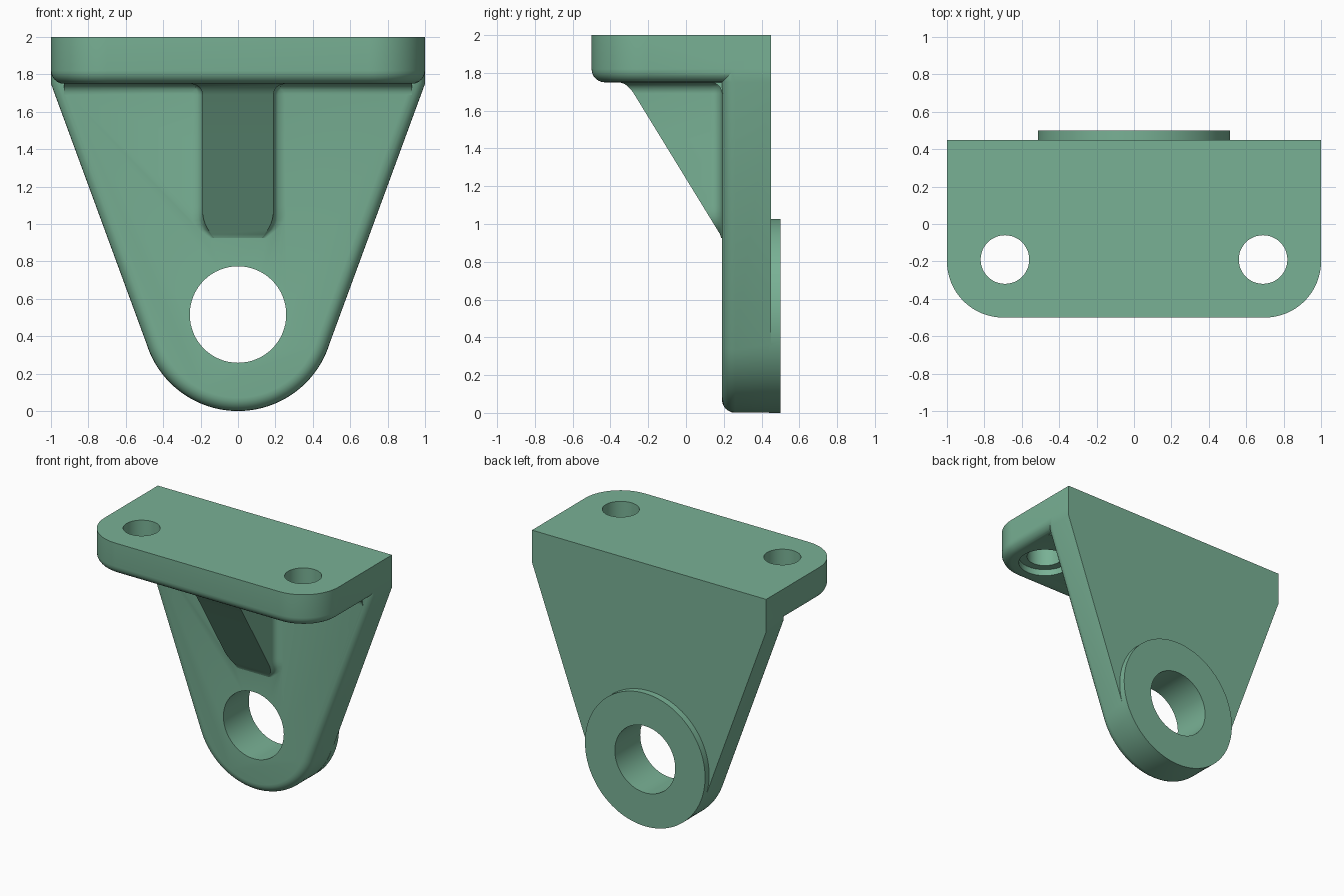
import bpy, bmesh, math
from mathutils import Vector

if "Cube" in bpy.data.objects:
    bpy.data.objects.remove(bpy.data.objects["Cube"])

ZC, R = 0.513, 0.512          # bearing eye centre height and radius
FIL = 0.06                    # inner fillet radius

mat = bpy.data.materials.new("sage green")
mat.diffuse_color = (0.19, 0.44, 0.30, 1)
mat.use_nodes = True
mat.node_tree.nodes["Principled BSDF"].inputs["Base Color"].default_value = mat.diffuse_color


def to_object(name, bm):
    bmesh.ops.recalc_face_normals(bm, faces=bm.faces[:])
    me = bpy.data.meshes.new(name)
    bm.to_mesh(me)
    bm.free()
    ob = bpy.data.objects.new(name, me)
    bpy.context.collection.objects.link(ob)
    me.materials.append(mat)
    return ob


def prism(name, pts, axis, a, b, round_edge=None, radius=0.07):
    """Extrude a 2D outline along an axis; round edges chosen by a rule."""
    place = {'X': lambda p, d: (d, p[0], p[1]),
             'Y': lambda p, d: (p[0], d, p[1]),
             'Z': lambda p, d: (p[0], p[1], d)}[axis]
    bm = bmesh.new()
    lo = [bm.verts.new(place(p, a)) for p in pts]
    hi = [bm.verts.new(place(p, b)) for p in pts]
    bm.faces.new(lo)
    bm.faces.new(hi)
    n = len(pts)
    for i in range(n):
        j = (i + 1) % n
        bm.faces.new((lo[i], lo[j], hi[j], hi[i]))
    bmesh.ops.recalc_face_normals(bm, faces=bm.faces[:])
    if round_edge:
        edges = [e for e in bm.edges if round_edge(e.verts[0].co, e.verts[1].co)]
        bmesh.ops.bevel(bm, geom=edges, offset=radius, segments=6, profile=0.5,
                        affect='EDGES', clamp_overlap=True)
    return to_object(name, bm)


def arc(cx, cy, r, a0, a1, n):
    return [(cx + r * math.cos(math.radians(a0 + (a1 - a0) * i / n)),
             cy + r * math.sin(math.radians(a0 + (a1 - a0) * i / n))) for i in range(n + 1)]


def circle(cx, cy, r, n=64):
    return arc(cx, cy, r, 0, 360, n)[:-1]


def combine(base, other, op):
    m = base.modifiers.new(op.lower(), 'BOOLEAN')
    m.object, m.operation, m.solver = other, op, 'EXACT'
    bpy.context.view_layer.objects.active = base
    bpy.ops.object.modifier_apply(modifier=m.name)
    bpy.data.objects.remove(other)


# mounting flange: round front corners, rounded lower edge
flange_pts = ([(1, 0.45), (-1, 0.45)] + arc(-0.7, -0.2, 0.3, 180, 270, 16)
              + arc(0.7, -0.2, 0.3, 270, 360, 16))
bracket = prism("mounting_bracket", flange_pts, 'Z', 1.75, 2.0,
                lambda p, q: max(p.z, q.z) < 1.76 and min(p.y, q.y) < 0.44)

# tapered back plate, tangent to the bearing eye, rounded front edge
tip = Vector((1, 1.75 - ZC))
t = math.degrees(math.atan2(tip.y, tip.x) - math.acos(R / tip.length))
plate_pts = [(1, 2.0), (-1, 2.0), (-1, 1.75)] + arc(0, ZC, R, 180 - t, 360 + t, 48) + [(1, 1.75)]
plate = prism("back_plate", plate_pts, 'Y', 0.19, 0.45,
              lambda p, q: max(p.y, q.y) < 0.2 and min(p.z, q.z) < 1.99)

# bearing boss on the back
boss = prism("bearing_boss", circle(0, ZC, 0.513, 96), 'Y', 0.44, 0.5)

# fillet strip between flange and plate
strip_pts = ([(0.25, 1.8), (0.19 - FIL, 1.8)]
             + arc(0.19 - FIL, 1.75 - FIL, FIL, 90, 0, 6) + [(0.25, 1.75 - FIL)])
strip = prism("corner_fillet", strip_pts, 'X', -0.93, 0.93)


# triangular rib, flaring into plate and flange
def flare(d):
    s = min(FIL, max(0.0, FIL - d))
    return FIL - math.sqrt(FIL * FIL - s * s)


def rib_section(z):
    top = flare(1.75 - z)
    span = max(0.004, 0.613 * (min(z, 1.75) - 0.93)) + 0.6 * top
    low = max(0.0, 1 - (z - 0.93) / 0.14)
    base = 0.19 - 0.06 * low ** 2 + top
    near = min(FIL, span * 0.8)
    depths = [span] + [near * (5 - k) / 5 for k in range(6)]
    half = [(base + flare(d) - flare(span), 0.19 - d) for d in depths]
    half.append((half[-1][0], 0.25))
    return [(x, y, z) for x, y in half] + [(-x, y, z) for x, y in reversed(half)]


levels = ([0.925] + [0.945 + 0.025 * i for i in range(7)] + [1.2, 1.45]
          + [1.75 - FIL * (1 - i / 6) for i in range(7)] + [1.8])
bm = bmesh.new()
rings = [[bm.verts.new(c) for c in rib_section(z)] for z in levels]
for r0, r1 in zip(rings, rings[1:]):
    for i in range(len(r0)):
        j = (i + 1) % len(r0)
        bm.faces.new((r0[i], r0[j], r1[j], r1[i]))
bm.faces.new(rings[0])
bm.faces.new(rings[-1])
rib = to_object("support_rib", bm)

for part in (plate, boss, strip, rib):
    combine(bracket, part, 'UNION')

# bearing hole, bolt holes and their shallow counterbores underneath
combine(bracket, prism("bearing_cut", circle(0, ZC + 0.003, 0.258), 'Y', 0, 0.7), 'DIFFERENCE')
for x in (-0.69, 0.69):
    combine(bracket, prism("bolt_cut", circle(x, -0.19, 0.13, 48), 'Z', 1.6, 2.1), 'DIFFERENCE')
    combine(bracket, prism("counterbore_cut", circle(x, -0.19, 0.19, 48), 'Z', 1.7, 1.8), 'DIFFERENCE')

bpy.ops.object.select_all(action='DESELECT')
bracket.select_set(True)
bpy.context.view_layer.objects.active = bracket
bpy.ops.object.shade_smooth_by_angle(angle=math.radians(30))
